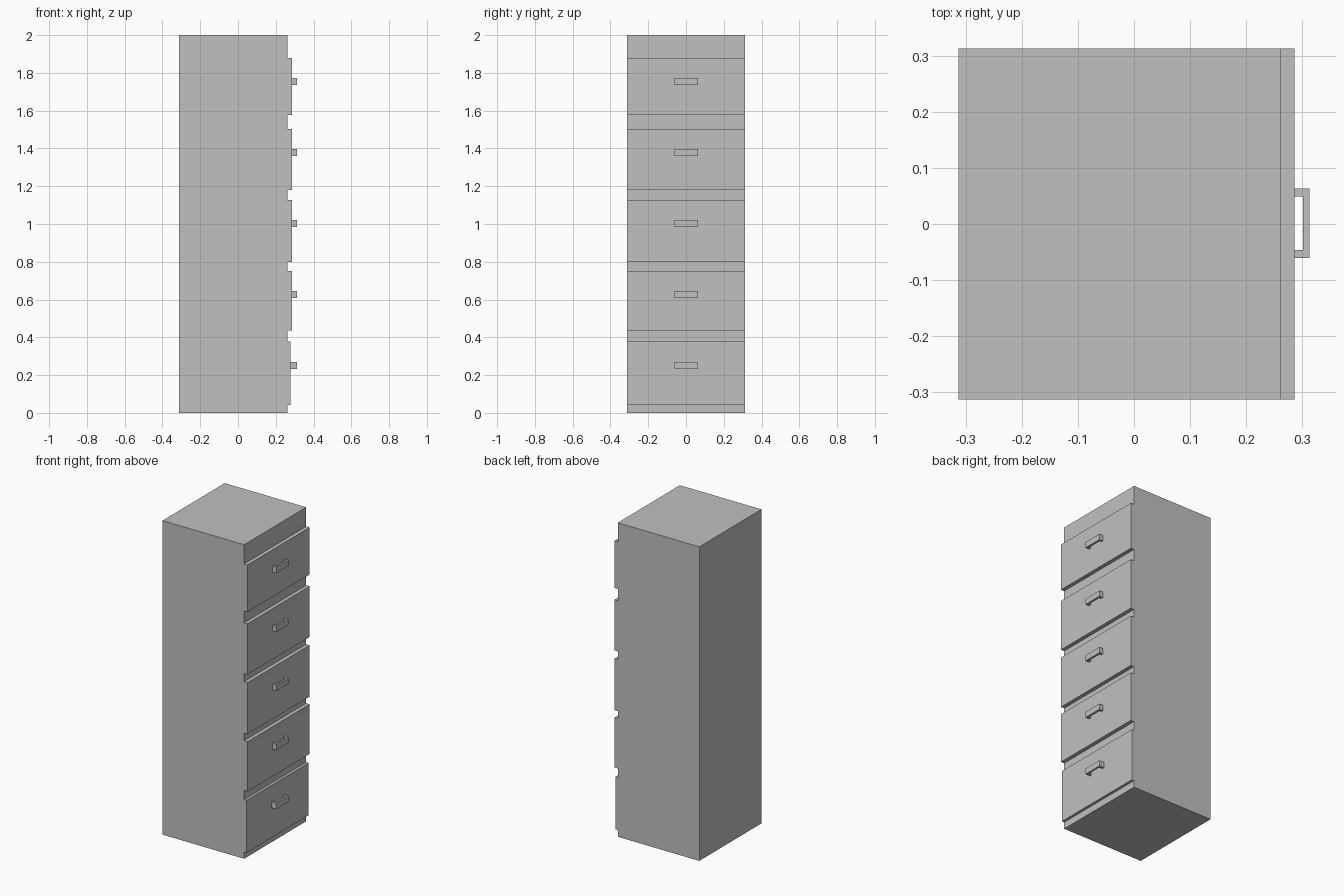
import bpy
import bmesh

if "Cube" in bpy.data.objects:
    bpy.data.objects.remove(bpy.data.objects["Cube"], do_unlink=True)

GREY = (0.53, 0.53, 0.53, 1)
grey = bpy.data.materials.new("cabinet grey")
grey.use_nodes = True
grey.diffuse_color = GREY
grey.node_tree.nodes["Principled BSDF"].inputs["Base Color"].default_value = GREY

HALF = 0.3125        # half the cabinet width
FACE = 0.262         # cabinet face that holds the drawers


def extruded(name, outline, bottom, top):
    """Extrude a flat xy outline upwards from bottom to top."""
    bm = bmesh.new()
    base = bm.faces.new([bm.verts.new((x, y, bottom)) for x, y in outline])
    grown = bmesh.ops.extrude_face_region(bm, geom=[base])["geom"]
    verts = [v for v in grown if isinstance(v, bmesh.types.BMVert)]
    bmesh.ops.translate(bm, verts=verts, vec=(0, 0, top - bottom))
    bmesh.ops.recalc_face_normals(bm, faces=bm.faces[:])
    mesh = bpy.data.meshes.new(name)
    bm.to_mesh(mesh)
    bm.free()
    mesh.materials.append(grey)
    obj = bpy.data.objects.new(name, mesh)
    bpy.context.collection.objects.link(obj)
    return obj


def rectangle(x0, x1, y0, y1):
    return [(x0, y0), (x1, y0), (x1, y1), (x0, y1)]


# Cabinet body
extruded("cabinet_body", rectangle(-HALF, FACE, -HALF, HALF), 0, 2)

# Drawer fronts with U-shaped pulls: bottom, top, front x, pull bottom
drawers = [
    (0.043, 0.377, 0.279, 0.233),
    (0.435, 0.752, 0.286, 0.609),
    (0.800, 1.128, 0.286, 0.985),
    (1.180, 1.503, 0.286, 1.360),
    (1.578, 1.878, 0.286, 1.736),
]
for i, (low, high, front, pull) in enumerate(drawers, 1):
    extruded(f"drawer_front_{i}", rectangle(FACE, front, -HALF, HALF), low, high)
    outline = [(front, -0.061), (HALF, -0.061), (HALF, 0.063), (front, 0.063),
               (front, 0.049), (0.301, 0.049), (0.301, -0.046), (front, -0.046)]
    extruded(f"drawer_handle_{i}", outline, pull, pull + 0.037)
